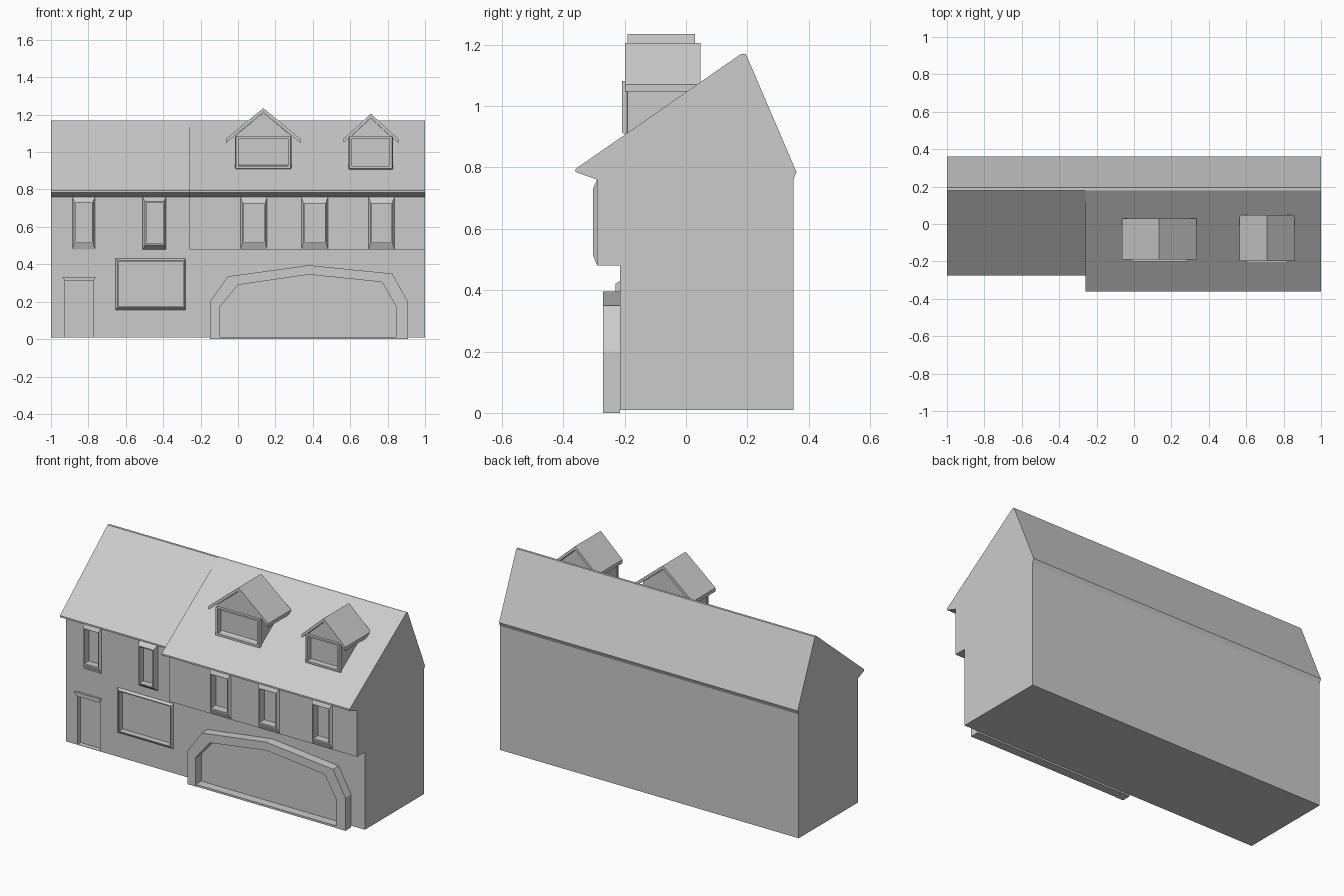
import bpy, bmesh

if "Cube" in bpy.data.objects:
    bpy.data.objects.remove(bpy.data.objects["Cube"])


def make(name, bm):
    bmesh.ops.recalc_face_normals(bm, faces=bm.faces)
    me = bpy.data.meshes.new(name)
    bm.to_mesh(me)
    bm.free()
    ob = bpy.data.objects.new(name, me)
    bpy.context.collection.objects.link(ob)
    return ob


def prism(name, pts, axis, a, b):
    """Extrude a 2D profile along x (pts = y,z) or along y (pts = x,z)."""
    bm = bmesh.new()
    pos = lambda p, t: (t, p[0], p[1]) if axis == 'x' else (p[0], t, p[1])
    f = bm.faces.new([bm.verts.new(pos(p, a)) for p in pts])
    ext = bmesh.ops.extrude_face_region(bm, geom=[f])
    d = (b - a, 0, 0) if axis == 'x' else (0, b - a, 0)
    bmesh.ops.translate(bm, vec=d, verts=[v for v in ext['geom'] if isinstance(v, bmesh.types.BMVert)])
    return make(name, bm)


def rect(x0, x1, z0, z1):
    return [(x0, z0), (x1, z0), (x1, z1), (x0, z1)]


def boolean(ob, other, op):
    m = ob.modifiers.new(op.lower(), 'BOOLEAN')
    m.operation, m.object, m.solver = op, other, 'EXACT'
    other.hide_render = True
    other.hide_set(True)


def surround(name, outer, crown, inner, y_wall, y_front):
    """Closed splayed frame: wall outline -> front edge -> opening."""
    bm = bmesh.new()
    loops = [[bm.verts.new((x, y, z)) for x, z in rect(*r)]
             for r, y in ((outer, y_wall), (crown, y_front), (inner, y_front), (inner, y_wall + .005))]
    for k in range(4):
        a, b = loops[k], loops[(k + 1) % 4]
        for i in range(4):
            j = (i + 1) % 4
            bm.faces.new((a[i], a[j], b[j], b[i]))
    return make(name, bm)


def opening(host, name, outer, inner, y, lip, depth, rim=.006):
    """Cut a recess in the wall and trim it."""
    cut = prism(name + "_cutter", rect(*inner), 'y', y - .1, y + depth)
    boolean(host, cut, 'DIFFERENCE')
    x0, x1, z0, z1 = inner
    crown = (max(x0 - rim, outer[0]), min(x1 + rim, outer[1]), max(z0 - rim, outer[2]), min(z1 + rim, outer[3]))
    surround(name + "_frame", outer, crown, inner, y, y - lip)


# Main house volume with roof
WALL, JETTY = -.215, -.29
house = prism("house", [(WALL, .01), (.35, .01), (.35, .76), (.36, .785), (.195, 1.17), (.18, 1.17),
                        (-.275, .795), (-.275, .785), (WALL, .76)], 'x', -1, 1)
# Overhanging upper storey with the longer roof slope
jetty = prism("jetty", [(-.1, .48), (JETTY, .48), (JETTY, .76), (-.36, .785), (-.36, .795),
                        (.18, 1.17), (.18, 1.0), (-.1, .8)], 'x', -.26, 1)
boolean(house, jetty, 'UNION')

# Upper windows
opening(house, "upper_window_1", (-.885, -.765, .48, .76), (-.87, -.78, .52, .73), WALL, .012, .03)
opening(house, "upper_window_2", (-.51, -.385, .48, .76), (-.49, -.40, .51, .73), WALL, .03, .01)
for i, (x0, x1) in enumerate(((.03, .14), (.355, .465), (.715, .82))):
    opening(house, f"jetty_window_{i + 1}", (x0 - .016, x1 + .016, .481, .76), (x0, x1, .52, .725),
            JETTY, .013, .035)

# Ground floor shop window and door
opening(house, "shop_window", (-.655, -.28, .157, .43), (-.637, -.293, .175, .415), WALL, .015, .02)
cut = prism("door_cutter", rect(-.925, -.775, .012, .31), 'y', -.4, WALL + .03)
boolean(house, cut, 'DIFFERENCE')
prism("door_lintel", [(-.925, .31), (-.775, .31), (-.76, .333), (-.94, .333)], 'y', WALL - .012, WALL + .002)

# Wide arch surround and its threshold
outer = [(-.15, .0), (-.15, .2), (-.055, .335), (.38, .395), (.825, .35), (.908, .2), (.908, .0)]
inner = [(-.095, .0), (-.095, .175), (0, .29), (.38, .345), (.77, .305), (.845, .175), (.845, .0)]
prism("arch", outer + inner[::-1], 'y', -.27, WALL)
prism("threshold", rect(-.095, .845, 0, .012), 'y', -.268, WALL)


# Dormers: gabled box, recessed window, folded roof
def dormer(name, cx, body, half, apex, y0, y1):
    eave, t = 1.06, .022
    slope = (apex - t - eave + .012) / half
    top = apex - t - .002
    side = top - slope * body
    box = prism(name + "_body", [(cx - body, .905), (cx + body, .905), (cx + body, side),
                                 (cx, top), (cx - body, side)], 'y', y0 + .006, y1 - .02)
    opening(box, name + "_window", (cx - body - .006, cx + body + .006, .905, 1.082),
            (cx - body + .012, cx + body - .012, .925, 1.072), y0 + .006, .016, .02, .012)
    low = apex - t - slope * half
    prism(name + "_roof", [(cx - half, low), (cx, apex - t), (cx + half, low), (cx + half, low + t),
                           (cx, apex), (cx - half, low + t)], 'y', y0, y1)


dormer("large_dormer", .135, .145, .2, 1.235, -.19, .03)
dormer("small_dormer", .71, .113, .147, 1.205, -.198, .048)
